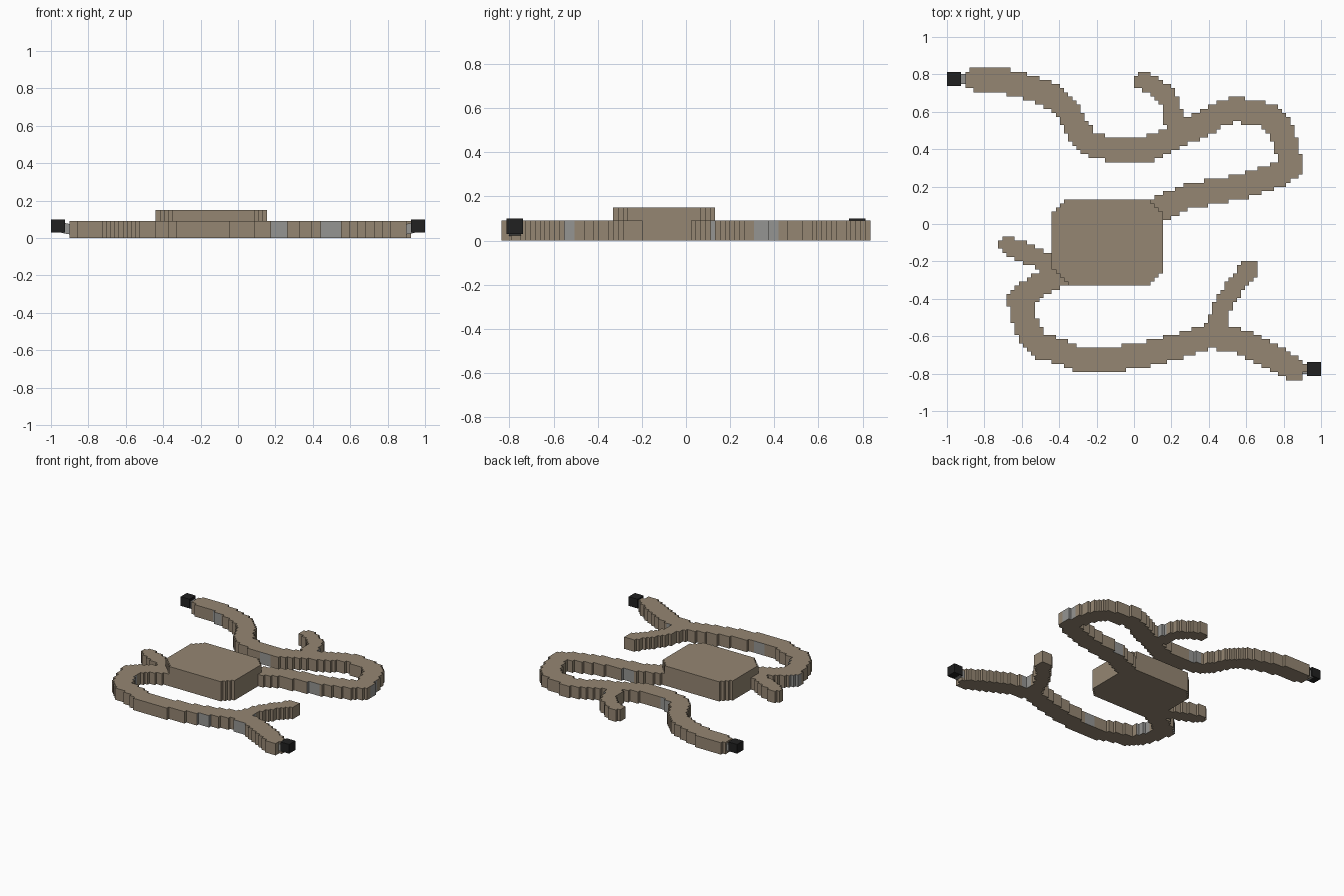
import bpy, bmesh, math
from mathutils import Vector

if "Cube" in bpy.data.objects:
    bpy.data.objects.remove(bpy.data.objects["Cube"])

CELL = 0.022


def material(name, col):
    m = bpy.data.materials.new(name)
    m.diffuse_color = (*col, 1)
    m.use_nodes = True
    m.node_tree.nodes["Principled BSDF"].inputs["Base Color"].default_value = m.diffuse_color
    return m


BROWN = material("brown", (0.30, 0.24, 0.17))
GREY = material("grey", (0.30, 0.30, 0.29))
BLACK = material("black", (0.015, 0.015, 0.015))


def seg_dist(p, a, b):
    d = b - a
    t = max(0, min(1, (p - a).dot(d) / d.length_squared))
    return (p - a - d * t).length


def stepped_slab(name, inside, height, grey_spots=()):
    """Extrude every grid cell accepted by inside(), keeping only the outer skin."""
    n = int(1 / CELL) + 1
    cells = {(i, j) for i in range(-n, n) for j in range(-n, n)
             if inside(Vector(((i + 0.5) * CELL, (j + 0.5) * CELL)))}
    bm = bmesh.new()
    verts = {}

    def v(i, j, z):
        if (i, j, z) not in verts:
            verts[i, j, z] = bm.verts.new((i * CELL, j * CELL, z))
        return verts[i, j, z]

    for i, j in cells:
        ring = [(i, j), (i + 1, j), (i + 1, j + 1), (i, j + 1)]
        bm.faces.new([v(*c, height) for c in ring])
        bm.faces.new([v(*c, 0) for c in reversed(ring)])
        for k, (di, dj) in enumerate([(0, -1), (1, 0), (0, 1), (-1, 0)]):
            if (i + di, j + dj) in cells:
                continue
            a, b = ring[k], ring[(k + 1) % 4]
            f = bm.faces.new([v(*a, 0), v(*b, 0), v(*b, height), v(*a, height)])
            mid = f.calc_center_median().xy
            if any((mid - Vector(s)).length < 0.05 for s in grey_spots):
                f.material_index = 1
    me = bpy.data.meshes.new(name)
    bm.to_mesh(me)
    bm.free()
    me.materials.append(BROWN)
    me.materials.append(GREY)
    ob = bpy.data.objects.new(name, me)
    bpy.context.collection.objects.link(ob)
    return ob


def winding_arm(name, paths, grey_spots):
    segs = []
    for radius, pts in paths:
        pts = [Vector(p) for p in pts]
        segs += [(a, b, radius) for a, b in zip(pts, pts[1:])]
    return stepped_slab(name, lambda p: any(seg_dist(p, a, b) < r for a, b, r in segs),
                        0.09, grey_spots)


def box(name, lo, hi, mat):
    bpy.ops.mesh.primitive_cube_add(size=1, location=[(a + b) / 2 for a, b in zip(lo, hi)])
    ob = bpy.context.object
    ob.name = name
    ob.scale = [b - a for a, b in zip(lo, hi)]
    ob.data.materials.append(mat)
    return ob


# upper arm with its side branch
winding_arm("upper_arm", [
    (0.066, [(-0.84, .775), (-.72, .77), (-.6, .745), (-.5, .71), (-.4, .66), (-.35, .6),
             (-.31, .52), (-.26, .44), (-.17, .41), (-.05, .385), (.07, .40), (.16, .435),
             (.27, .49), (.38, .54), (.46, .59), (.53, .61), (.63, .60), (.74, .57),
             (.79, .5), (.82, .4), (.84, .31), (.78, .27), (.65, .22), (.5, .185),
             (.3, .15), (.2, .11), (.1, .06)]),
    (0.05, [(.05, .765), (.12, .73), (.18, .68), (.205, .6), (.22, .5)]),
], [(.23, .60), (.33, .21), (-.16, .46), (.55, .13), (-.66, .70), (.88, .36), (.0, .33)])

# lower arm with its two side branches
winding_arm("lower_arm", [
    (0.066, [(-.3, -.22), (-.42, -.28), (-.52, -.33), (-.61, -.41), (-.59, -.5), (-.55, -.6),
             (-.5, -.655), (-.4, -.68), (-.3, -.72), (-.18, -.733), (-.05, -.715),
             (.1, -.69), (.25, -.65), (.4, -.6), (.5, -.61), (.62, -.65), (.74, -.71),
             (.85, -.775)]),
    (0.05, [(.615, -.245), (.55, -.32), (.48, -.42), (.455, -.5), (.44, -.6)]),
    (0.05, [(-.675, -.11), (-.55, -.17), (-.45, -.21), (-.36, -.25)]),
], [(.22, -.72), (.49, -.68), (-.15, -.66), (.50, -.55), (-.53, -.52), (-.65, -.38)])


# raised central block with stepped chamfered corners
def in_block(p):
    dx, dy = abs(p.x + 0.14), abs(p.y + 0.093)
    return dx < 0.302 and dy < 0.235 and dx + dy < 0.445


stepped_slab("central_block", in_block, 0.15)

# black end caps, each joined to an arm tip by a short stalk
for side, name in ((-1, "left"), (1, "right")):
    y = -side * 0.775
    x0, x1 = sorted((side * 0.925, side * 1.0))
    box(name + "_end_cap", (x0, y - 0.037, 0.03), (x1, y + 0.037, 0.10), BLACK)
    x0, x1 = sorted((side * 0.86, side * 0.94))
    stalk = box(name + "_stalk", (x0, y - 0.027, 0.02), (x1, y + 0.027, 0.075), GREY)
    stalk.rotation_euler.y = -side * math.radians(10)
